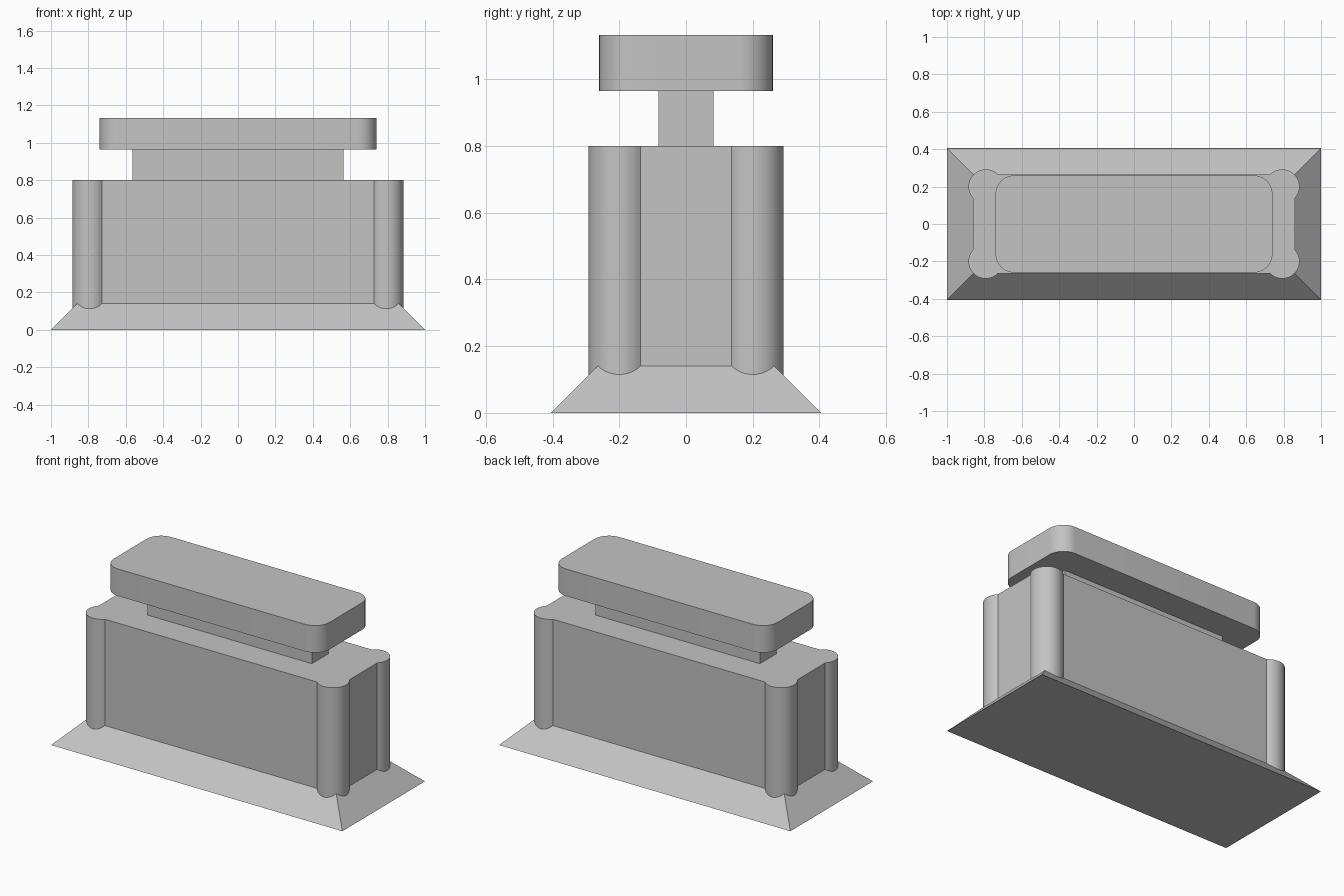
import bpy, bmesh
from math import cos, sin, radians

cube = bpy.data.objects.get("Cube")
if cube:
    bpy.data.objects.remove(cube, do_unlink=True)

grey = bpy.data.materials.new("plain_grey")
grey.use_nodes = True
colour = (0.55, 0.55, 0.55, 1)
grey.diffuse_color = colour
grey.node_tree.nodes["Principled BSDF"].inputs["Base Color"].default_value = colour


def rect(hx, hy):
    return [(hx, hy), (-hx, hy), (-hx, -hy), (hx, -hy)]


def arc_corners(cx, cy, r, start, end, steps=24):
    """Counter-clockwise outline with one corner arc repeated in all quadrants."""
    arc = []
    for i in range(steps + 1):
        a = radians(start + (end - start) * i / steps)
        arc.append((cx + r * cos(a), cy + r * sin(a)))
    points = []
    for sx, sy in ((1, 1), (-1, 1), (-1, -1), (1, -1)):
        ordered = arc if sx == sy else arc[::-1]
        points += [(x * sx, y * sy) for x, y in ordered]
    return points


def loft(name, lower, upper, z0, z1, smooth=False):
    """Closed solid between two outlines with equal point counts."""
    bm = bmesh.new()
    low = [bm.verts.new((x, y, z0)) for x, y in lower]
    top = [bm.verts.new((x, y, z1)) for x, y in upper]
    bm.faces.new(low[::-1])
    bm.faces.new(top)
    n = len(low)
    for i in range(n):
        j = (i + 1) % n
        bm.faces.new((low[i], low[j], top[j], top[i]))
    mesh = bpy.data.meshes.new(name)
    bm.to_mesh(mesh)
    bm.free()
    mesh.materials.append(grey)
    obj = bpy.data.objects.new(name, mesh)
    bpy.context.collection.objects.link(obj)
    if smooth:
        bpy.ops.object.select_all(action="DESELECT")
        obj.select_set(True)
        bpy.context.view_layer.objects.active = obj
        bpy.ops.object.shade_smooth_by_angle(angle=radians(30))
    return obj


# Sloping plinth
loft("plinth", rect(1, 0.405), rect(0.86, 0.265), 0, 0.14)

# Main block with a round column at each corner, sunk into the plinth
body = arc_corners(0.793, 0.2, 0.092, -43.3, 135)
loft("body_with_corner_columns", body, body, 0.1, 0.8, smooth=True)

# Narrow neck
neck = rect(0.565, 0.082)
loft("neck", neck, neck, 0.8, 0.965)

# Cap slab with rounded corners
cap = arc_corners(0.64, 0.16, 0.1, 0, 90, steps=12)
loft("cap", cap, cap, 0.965, 1.133, smooth=True)
